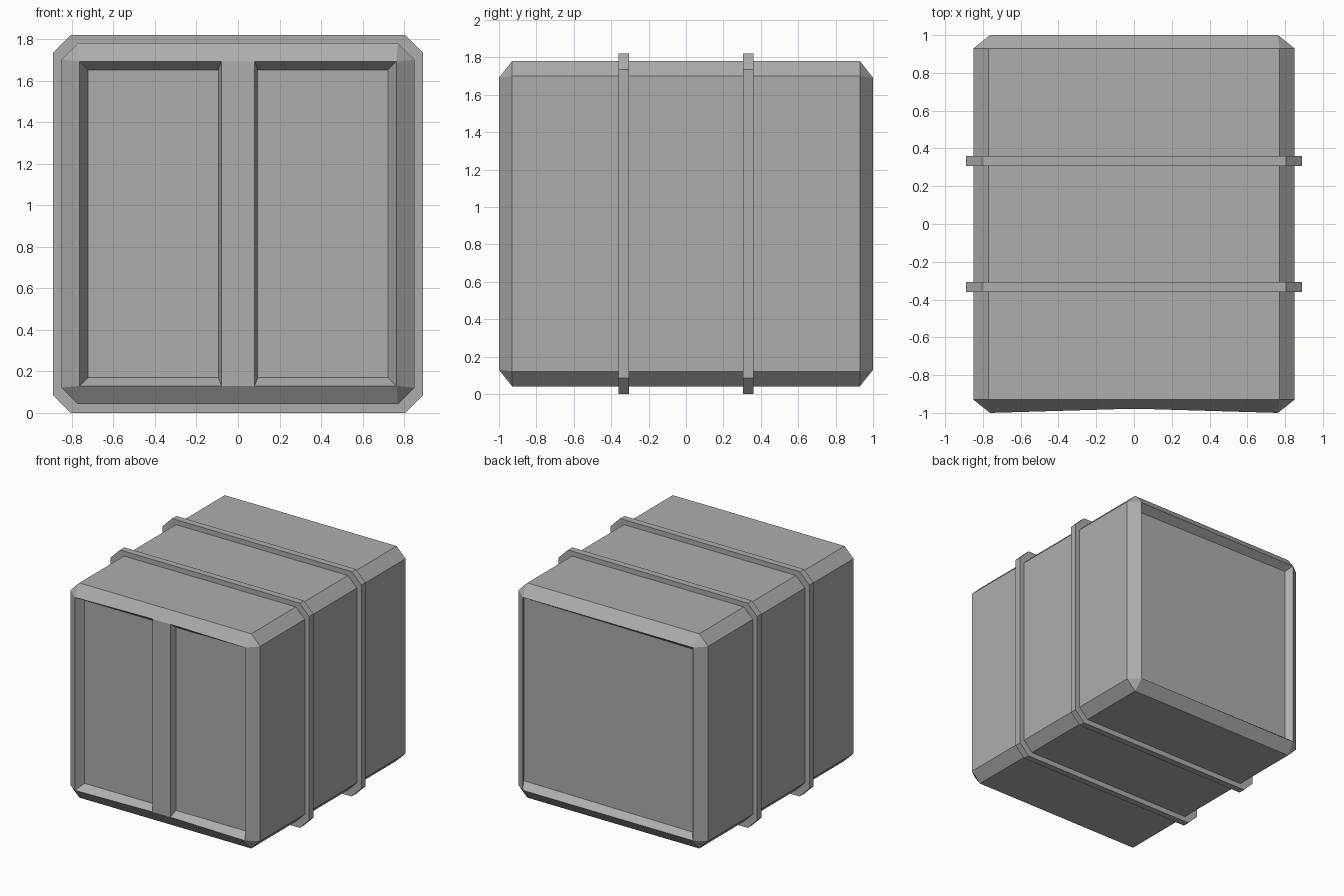
import bpy
import bmesh
from mathutils import Vector

old = bpy.data.objects.get("Cube")
if old:
    bpy.data.objects.remove(old, do_unlink=True)

grey = bpy.data.materials.new("mid_grey")
grey.use_nodes = True
colour = (0.42, 0.42, 0.42, 1)
grey.diffuse_color = colour
grey.node_tree.nodes["Principled BSDF"].inputs["Base Color"].default_value = colour

BOTTOM, TOP = 0.042, 1.78      # body floor and roof
HALF_X, HALF_Y = 0.85, 1.0
CUT, END_CUT = 0.08, 0.07      # bevel across the section and along the length
RIM = 0.088                    # end face margin
DEPTH, SLOPE = 0.07, 0.04      # panel recess
BAR = 0.08                     # half width of the front centre bar


def finish(bm, name):
    bmesh.ops.recalc_face_normals(bm, faces=bm.faces)
    mesh = bpy.data.meshes.new(name)
    bm.to_mesh(mesh)
    bm.free()
    mesh.materials.append(grey)
    obj = bpy.data.objects.new(name, mesh)
    bpy.context.collection.objects.link(obj)


def octagon(half, low, high, cut):
    """Chamfered rectangle in x and z."""
    return [(half, low + cut), (half, high - cut), (half - cut, high), (cut - half, high),
            (-half, high - cut), (-half, low + cut), (cut - half, low), (half - cut, low)]


# Body: bevelled box from its hull
bm = bmesh.new()
for side in (-1, 1):
    for x, z in octagon(HALF_X, BOTTOM, TOP, CUT):
        bm.verts.new((x, side * (HALF_Y - END_CUT), z))
    for x in (RIM - HALF_X, HALF_X - RIM):
        for z in (BOTTOM + RIM, TOP - RIM):
            bm.verts.new((x, side * HALF_Y, z))
bmesh.ops.convex_hull(bm, input=bm.verts)
bmesh.ops.dissolve_limit(bm, angle_limit=0.02, verts=bm.verts, edges=bm.edges)
bm.normal_update()

# Front face split into two panels and a slightly sunken centre bar
for x in (-BAR, BAR):
    faces = [f for f in bm.faces if f.normal.y < -0.99]
    edges = {e for f in faces for e in f.edges}
    verts = {v for f in faces for v in f.verts}
    bmesh.ops.bisect_plane(bm, geom=faces + list(edges) + list(verts),
                           plane_co=Vector((x, 0, 0)), plane_no=Vector((1, 0, 0)))
    bm.normal_update()
panels = [f for f in bm.faces
          if f.normal.y < -0.99 and abs(f.calc_center_median().x) > 0.2]
back = next(f for f in bm.faces if f.normal.y > 0.99)
for v in bm.verts:
    if abs(v.co.x) < 0.2 and v.co.y < -0.99:
        v.co.y += 0.02

# Recessed panels with sloping walls
bm.normal_update()
bmesh.ops.inset_individual(bm, faces=panels + [back], thickness=SLOPE, depth=0,
                           use_even_offset=True)
for f in panels:
    for v in f.verts:
        v.co.y = DEPTH - HALF_Y
        if abs(v.co.x) < 0.2:
            v.co.x = (BAR + 0.015) * (1 if v.co.x > 0 else -1)

# Rear panel leans slightly and runs under its left rim
for v in back.verts:
    if v.co.x > 0:
        v.co.x += 2 * SLOPE
        v.co.y = HALF_Y - DEPTH
    else:
        v.co.y = HALF_Y - 0.05
finish(bm, "crate_body")

# Two bands wrapped around the body
outer = octagon(0.89, 0, 1.82, 0.085)
inner = octagon(HALF_X - 0.005, BOTTOM + 0.005, TOP - 0.005, CUT)
WIDE = 0.027
for name, y in (("front_band", -0.333), ("rear_band", 0.333)):
    bm = bmesh.new()
    loops = [[bm.verts.new((x, y + dy, z)) for x, z in ring]
             for ring, dy in ((outer, -WIDE), (outer, WIDE), (inner, WIDE), (inner, -WIDE))]
    for a, b in zip(loops, loops[1:] + loops[:1]):
        for i in range(len(a)):
            j = (i + 1) % len(a)
            bm.faces.new((a[i], a[j], b[j], b[i]))
    finish(bm, name)
